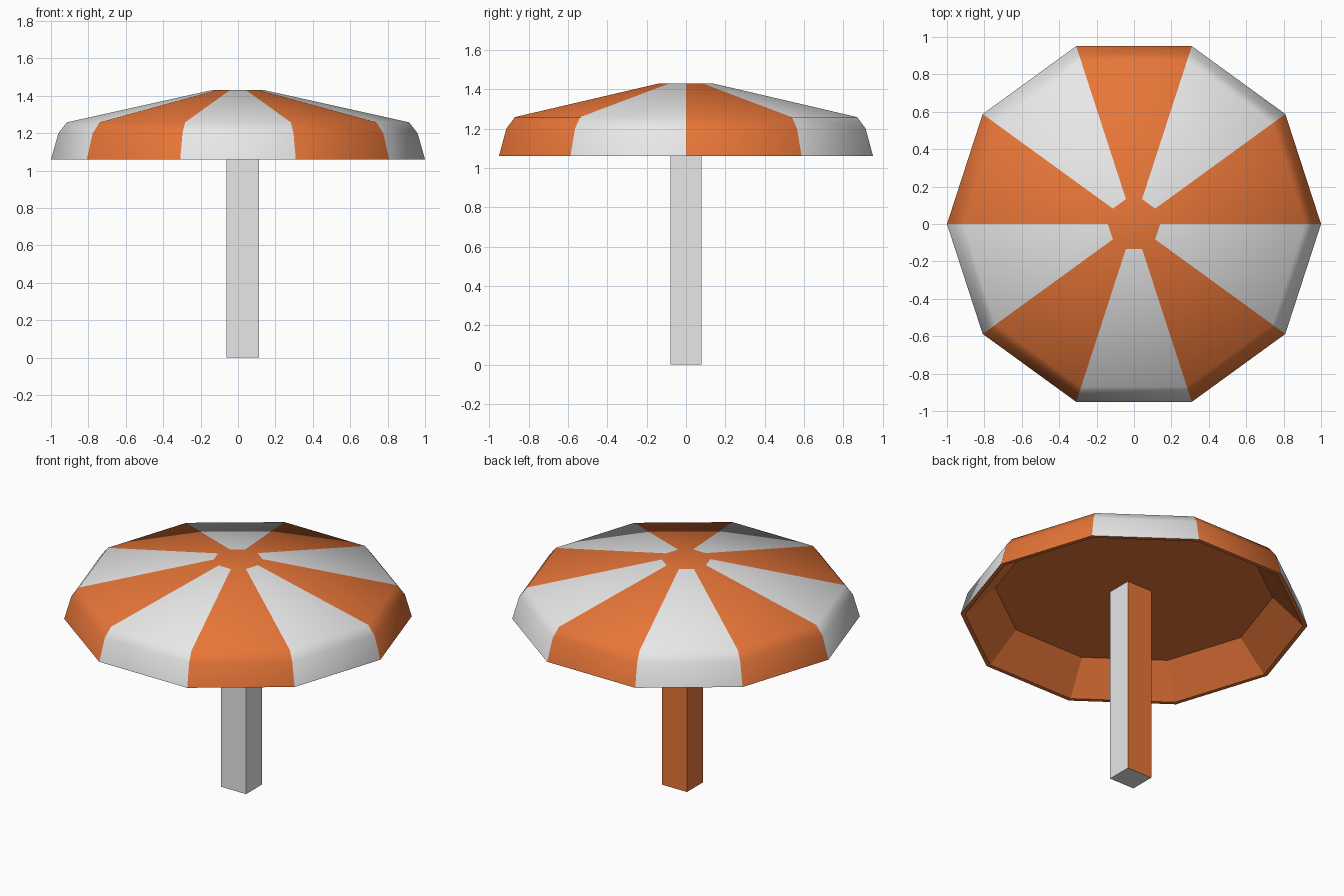
import bpy, bmesh, math
from mathutils import Vector

if "Cube" in bpy.data.objects:
    bpy.data.objects.remove(bpy.data.objects["Cube"])

def material(name, rgb):
    m = bpy.data.materials.new(name)
    m.diffuse_color = (*rgb, 1)
    m.use_nodes = True
    m.node_tree.nodes["Principled BSDF"].inputs["Base Color"].default_value = m.diffuse_color
    return m

WHITE = material("white", (0.8, 0.8, 0.8))
ORANGE = material("orange", (0.8, 0.18, 0.04))
SIDES = 10

def finish(bm, name):
    me = bpy.data.meshes.new(name)
    bm.to_mesh(me)
    bm.free()
    me.materials.append(WHITE)
    me.materials.append(ORANGE)
    ob = bpy.data.objects.new(name, me)
    bpy.context.collection.objects.link(ob)
    return ob

# Canopy: ten-sided shell, profile from top cap, over the rim, to inner ceiling
profile = [(0.14, 1.43), (0.915, 1.258), (0.96, 1.2), (1.0, 1.06),
           (0.975, 1.06), (0.80, 1.24)]
OUTER = 3  # number of outer bands
bm = bmesh.new()
rings = []
for r, z in profile:
    rings.append([bm.verts.new((r * math.cos(k * math.tau / SIDES),
                                r * math.sin(k * math.tau / SIDES), z))
                  for k in range(SIDES)])
for band in range(len(rings) - 1):
    a, b = rings[band], rings[band + 1]
    for k in range(SIDES):
        n = (k + 1) % SIDES
        f = bm.faces.new((a[k], b[k], b[n], a[n]))
        outer = band < OUTER
        # alternating stripes outside, plain orange inside
        f.material_index = k % 2 ^ 1 if outer else 1
        f.smooth = outer
cap = bm.faces.new(rings[0])
cap.material_index = 1
cap.smooth = True
bm.faces.new(list(reversed(rings[-1]))).material_index = 1
finish(bm, "canopy")

# Pole: square post, orange on its back and left faces
bm = bmesh.new()
bmesh.ops.create_cube(bm, size=1)
bmesh.ops.scale(bm, vec=Vector((0.175, 0.16, 1.24)), verts=bm.verts)
bmesh.ops.translate(bm, vec=Vector((0.025, 0, 0.62)), verts=bm.verts)
bm.normal_update()
for f in bm.faces:
    f.material_index = 1 if f.normal.y > 0.5 or f.normal.x < -0.5 else 0
finish(bm, "pole")
